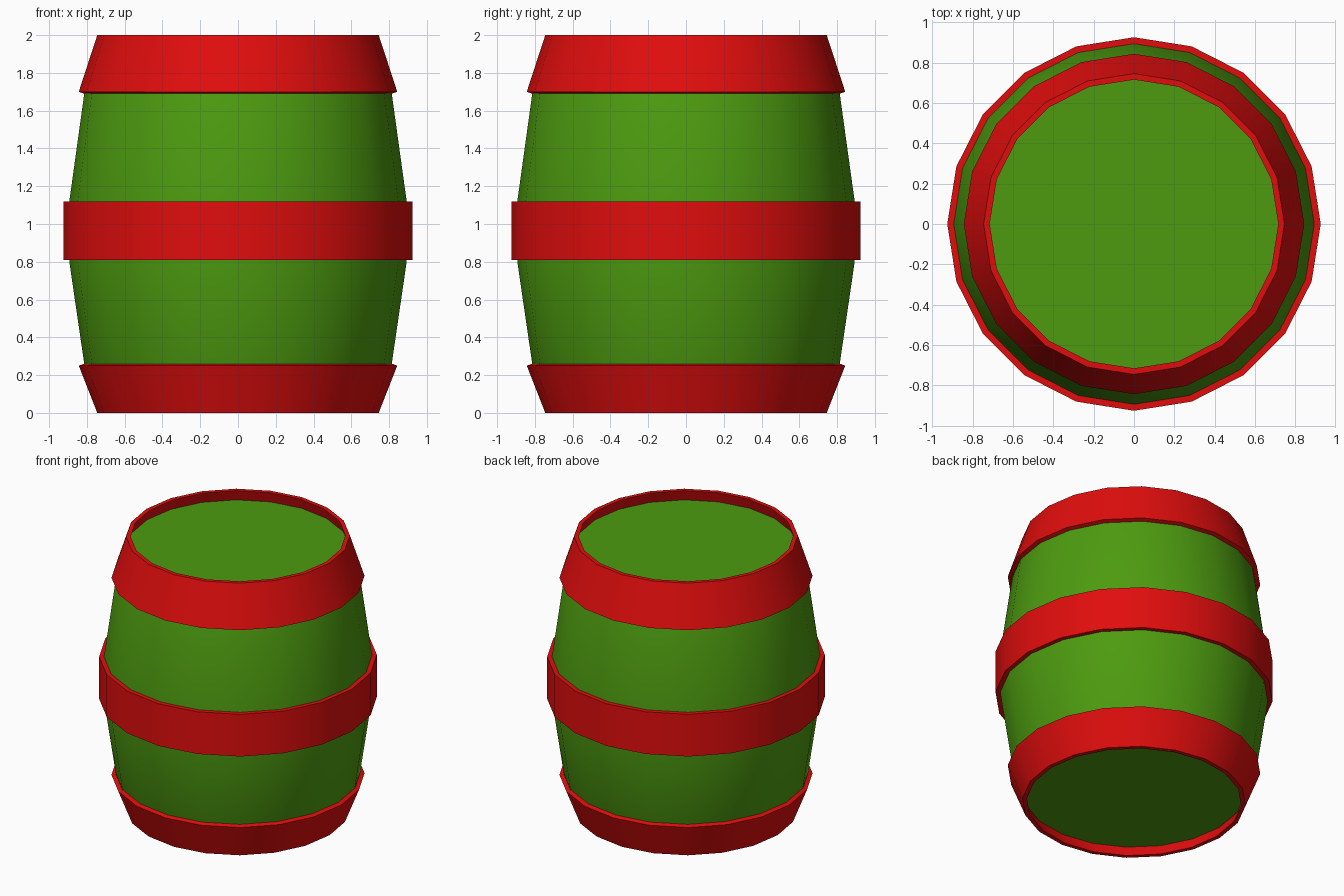
import bpy, bmesh, math

if "Cube" in bpy.data.objects:
    bpy.data.objects.remove(bpy.data.objects["Cube"])

SIDES = 20


def material(name, rgb):
    m = bpy.data.materials.new(name)
    m.diffuse_color = (*rgb, 1)
    m.use_nodes = True
    m.node_tree.nodes["Principled BSDF"].inputs["Base Color"].default_value = m.diffuse_color
    return m


def lathe(name, profile, mat, closed):
    """Spin an (r, z) profile; closed makes a ring, otherwise the ends are capped."""
    bm = bmesh.new()
    rings = []
    for r, z in profile:
        rings.append([bm.verts.new((r * math.cos(2 * math.pi * i / SIDES),
                                    r * math.sin(2 * math.pi * i / SIDES), z))
                      for i in range(SIDES)])
    pairs = list(zip(rings, rings[1:]))
    if closed:
        pairs.append((rings[-1], rings[0]))
    else:
        bm.faces.new(rings[0])
        bm.faces.new(rings[-1])
    for a, b in pairs:
        for i in range(SIDES):
            j = (i + 1) % SIDES
            bm.faces.new((a[i], a[j], b[j], b[i]))
    bmesh.ops.recalc_face_normals(bm, faces=bm.faces)
    mesh = bpy.data.meshes.new(name)
    bm.to_mesh(mesh)
    bm.free()
    mesh.materials.append(mat)
    ob = bpy.data.objects.new(name, mesh)
    bpy.context.collection.objects.link(ob)
    bpy.ops.object.select_all(action='DESELECT')
    ob.select_set(True)
    bpy.context.view_layer.objects.active = ob
    bpy.ops.object.shade_smooth_by_angle(angle=math.radians(30))
    return ob


green = material("green_wood", (0.075, 0.33, 0.005))
red = material("red_hoop", (0.75, 0.004, 0.004))

# Bulging body with both lids recessed inside the end hoops
lathe("barrel_body", [(0.742, 0.08), (0.814, 0.26), (0.893, 0.80), (0.893, 1.12),
                      (0.814, 1.69), (0.742, 1.92)], green, False)

# Hoops: outer wall, then inner wall
lathe("top_hoop", [(0.745, 2.0), (0.843, 1.70), (0.815, 1.69), (0.715, 2.0)], red, True)
lathe("middle_hoop", [(0.925, 0.81), (0.925, 1.12), (0.892, 1.12), (0.892, 0.81)], red, True)
lathe("bottom_hoop", [(0.745, 0.0), (0.843, 0.25), (0.815, 0.26), (0.715, 0.0)], red, True)
